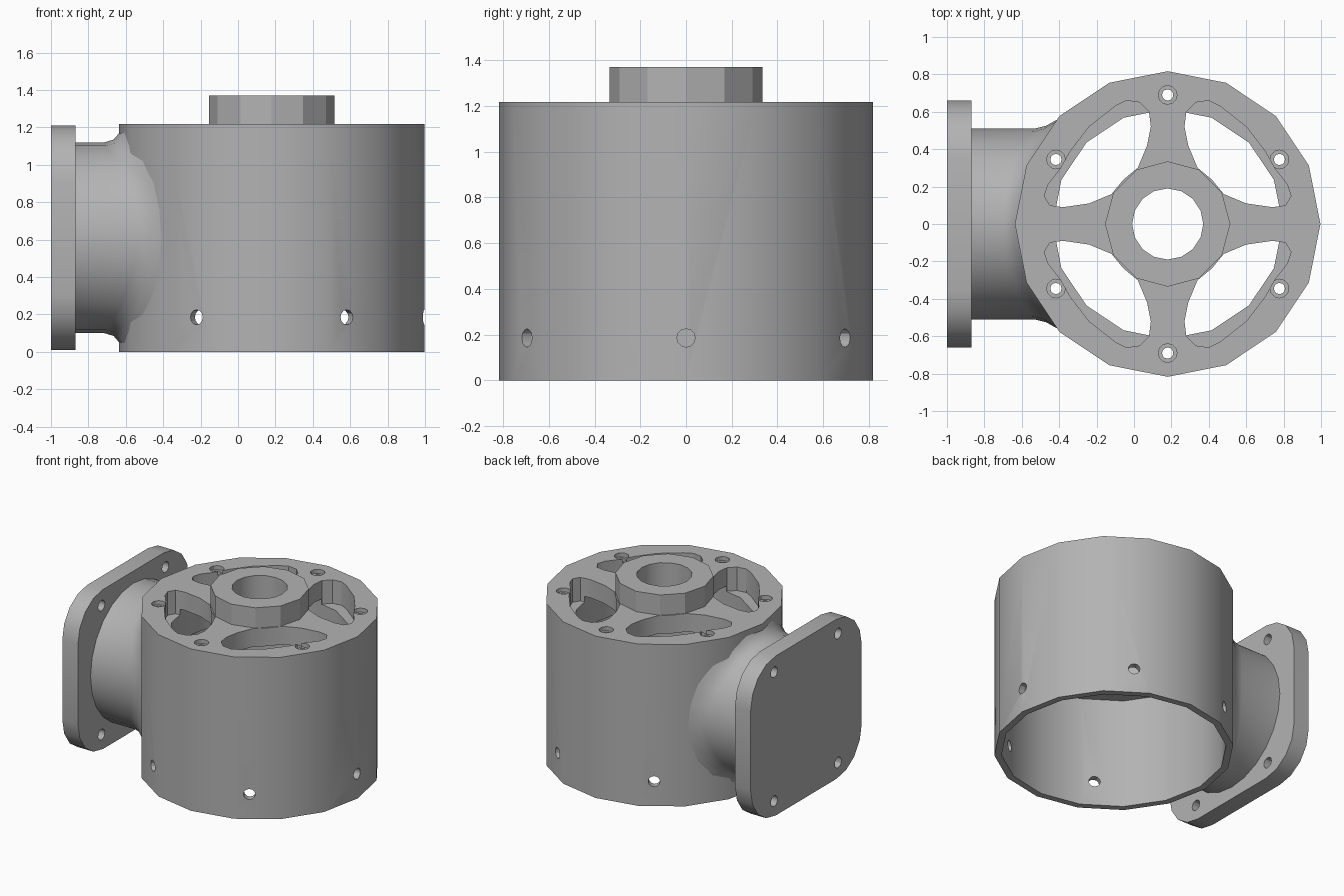
import bpy, bmesh, math
from mathutils import Vector

cube = bpy.data.objects.get("Cube")
if cube:
    bpy.data.objects.remove(cube, do_unlink=True)

CX, MID, TOP = 0.18, 0.61, 1.217     # body axis, side port height, body top

metal = bpy.data.materials.new("grey_metal")
metal.use_nodes = True
metal.diffuse_color = (0.45, 0.45, 0.45, 1)
metal.node_tree.nodes["Principled BSDF"].inputs["Base Color"].default_value = (0.45, 0.45, 0.45, 1)


def finish(name, bm):
    bmesh.ops.recalc_face_normals(bm, faces=bm.faces)
    mesh = bpy.data.meshes.new(name)
    bm.to_mesh(mesh)
    bm.free()
    mesh.materials.append(metal)
    ob = bpy.data.objects.new(name, mesh)
    bpy.context.collection.objects.link(ob)
    return ob


def prism(name, outline, depth):
    """Extrude a closed outline of 3D points along the depth vector."""
    bm = bmesh.new()
    face = bm.faces.new([bm.verts.new(p) for p in outline])
    new = bmesh.ops.extrude_face_region(bm, geom=[face])["geom"]
    bmesh.ops.translate(bm, vec=depth, verts=[g for g in new if isinstance(g, bmesh.types.BMVert)])
    return finish(name, bm)


def rod(name, start, end, radius, sides):
    """Cylinder between two points."""
    start, end = Vector(start), Vector(end)
    axis = end - start
    turn = Vector((0, 0, 1)).rotation_difference(axis.normalized())
    angles = [math.tau * i / sides for i in range(sides)]
    ring = [start + turn @ Vector((radius * math.cos(a), radius * math.sin(a), 0)) for a in angles]
    return prism(name, ring, axis)


def upright(name, x, y, z0, z1, radius, sides):
    return rod(name, (x, y, z0), (x, y, z1), radius, sides)


def cut(target, cutters):
    """Subtract each cutter, then discard it."""
    bpy.context.view_layer.objects.active = target
    for c in cutters:
        c.hide_render = True
        mod = target.modifiers.new("cut", 'BOOLEAN')
        mod.operation, mod.solver, mod.object = 'DIFFERENCE', 'EXACT', c
        bpy.ops.object.modifier_apply(modifier=mod.name)
        bpy.data.objects.remove(c, do_unlink=True)


# Housing body with a wide lower bore and a narrower upper bore
body = upright("housing_body", CX, 0, 0, TOP, 0.817, 16)
cut(body, [upright("lower_bore", CX, 0, -0.1, 0.83, 0.768, 16),
           upright("upper_bore", CX, 0, 0.5, 1.08, 0.615, 16)])

# Four windows that leave a cross of spokes
window = [(.09, .52), (.1, .6), (.15, .65), (.22, .66), (.28, .63), (.42, .52),
          (.52, .39), (.57, .3), (.64, .21), (.66, .15), (.63, .1), (.56, .09),
          (.42, .11), (.3, .16), (.237, .237), (.16, .3), (.11, .42)]
cut(body, [prism("window", [(CX + sx * x, sy * y, 1.04) for x, y in window], Vector((0, 0, 0.3)))
           for sx in (1, -1) for sy in (1, -1)])

# Counterbored bolt holes in the top, radial holes near the bottom
for i in range(6):
    a = math.radians(30 + 60 * i)
    x, y = CX + 0.69 * math.cos(a), 0.69 * math.sin(a)
    cut(body, [upright("bolt_hole", x, y, 0.7, 1.3, 0.03, 12),
               upright("bolt_recess", x, y, TOP - 0.03, 1.3, 0.05, 12)])
    b = math.radians(60 * i)
    if i != 3:
        c, s = math.cos(b), math.sin(b)
        cut(body, [rod("side_hole", (CX + 0.6 * c, 0.6 * s, 0.185), (CX + c, s, 0.185), 0.04, 12)])

# Raised hub with a bore through the spokes
hub = upright("hub", CX, 0, 1.2, 1.37, 0.335, 12)
for part in (body, hub):
    cut(part, [upright("hub_bore", CX, 0, 0.9, 1.5, 0.19, 16)])

# Rounded side flange with four bolt holes
outline = []
for k, (sy, sz) in enumerate(((1, 1), (-1, 1), (-1, -1), (1, -1))):
    for j in range(5):
        a = math.radians(90 * k + 22.5 * j)
        outline.append((-1, sy * 0.36 + 0.3 * math.cos(a), MID + sz * 0.3 + 0.3 * math.sin(a)))
flange = prism("side_flange", outline, Vector((0.13, 0, 0)))
cut(flange, [rod("flange_hole", (-1.1, sy * 0.38, MID + sz * 0.485),
                 (-0.8, sy * 0.38, MID + sz * 0.485), 0.04, 12)
             for sy in (1, -1) for sz in (1, -1)])

# Round neck that flares into the curved body wall
bm = bmesh.new()
SIDES = 24
rings = []
for radius, offset in ((0.51, None), (0.51, -0.09), (0.525, -0.04), (0.56, -0.01), (0.6, 0.015)):
    ring = []
    for i in range(SIDES):
        a = math.tau * i / SIDES
        y, z = radius * math.cos(a), MID + radius * math.sin(a)
        x = -0.88 if offset is None else CX - math.sqrt(0.805 ** 2 - y * y) + offset
        ring.append(bm.verts.new((x, y, z)))
    rings.append(ring)
for r0, r1 in zip(rings, rings[1:]):
    for i in range(SIDES):
        j = (i + 1) % SIDES
        bm.faces.new((r0[i], r0[j], r1[j], r1[i]))
neck = finish("side_neck", bm)

# Smooth the round walls, keep edges crisp
for part, angle in ((body, 30), (hub, 25), (flange, 30), (neck, 40)):
    bpy.ops.object.select_all(action='DESELECT')
    part.select_set(True)
    bpy.context.view_layer.objects.active = part
    bpy.ops.object.shade_smooth_by_angle(angle=math.radians(angle))
